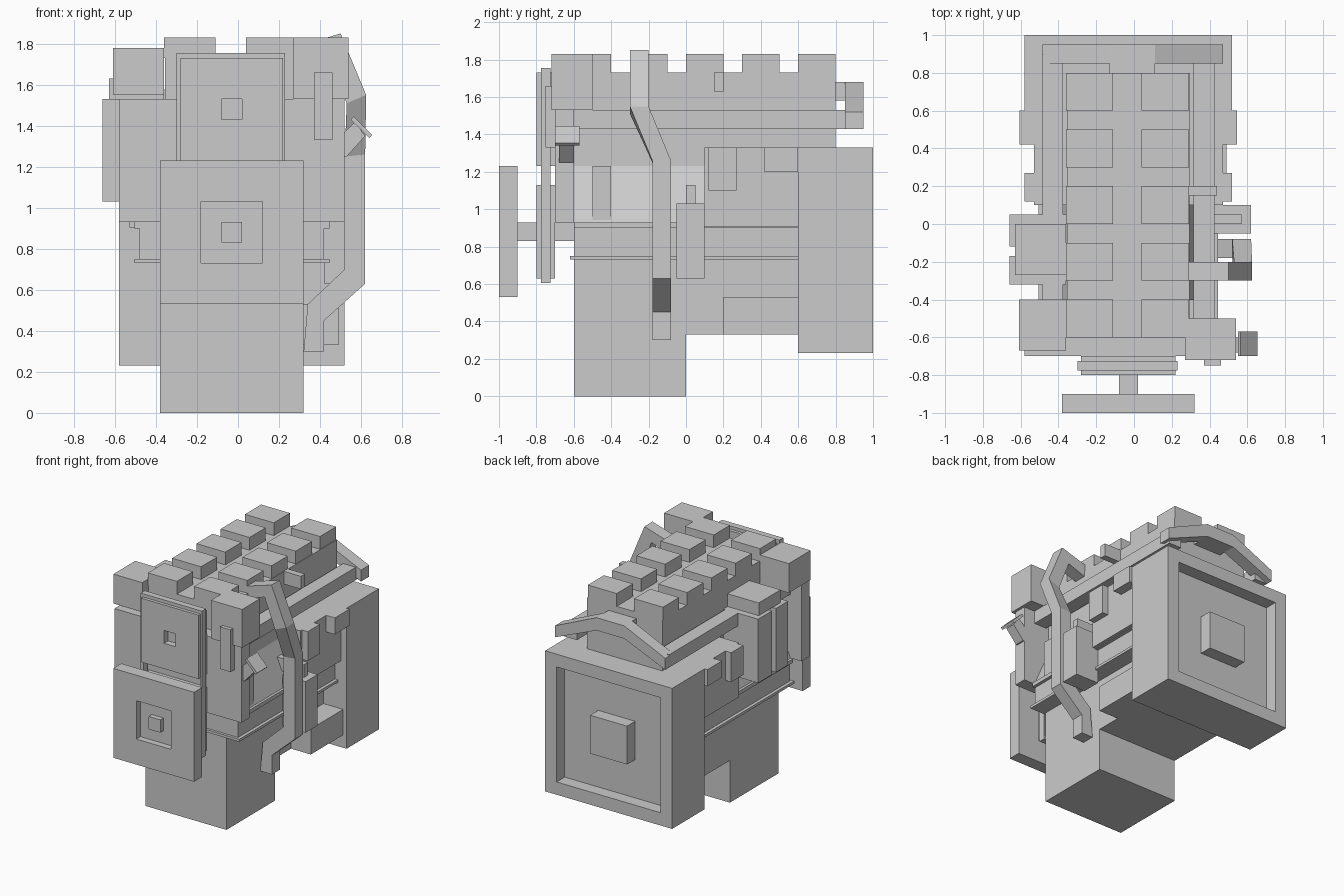
import bpy, bmesh
from mathutils import Vector

cube = bpy.data.objects.get("Cube")
if cube:
    bpy.data.objects.remove(cube, do_unlink=True)

MID = -0.03  # centre plane of the engine


def finish(name, bm):
    bmesh.ops.recalc_face_normals(bm, faces=bm.faces)
    mesh = bpy.data.meshes.new(name)
    bm.to_mesh(mesh)
    bm.free()
    obj = bpy.data.objects.new(name, mesh)
    bpy.context.collection.objects.link(obj)
    return obj


def box(name, x, y, z, recess=None):
    """Box from ranges; recess = (facing y, border, depth) sinks a panel."""
    bm = bmesh.new()
    bmesh.ops.create_cube(bm, size=1)
    for v in bm.verts:
        v.co = Vector([r[0] if c < 0 else r[1] for c, r in zip(v.co, (x, y, z))])
    if recess:
        side, border, depth = recess
        bm.normal_update()
        face = [f for f in bm.faces if f.normal.y * side > 0.9]
        bmesh.ops.inset_region(bm, faces=face, thickness=border, use_even_offset=True)
        walls = bmesh.ops.extrude_face_region(bm, geom=face)["geom"]
        verts = [g for g in walls if isinstance(g, bmesh.types.BMVert)]
        bmesh.ops.translate(bm, verts=verts, vec=(0, -side * depth, 0))
        bmesh.ops.delete(bm, geom=face, context="FACES")
    return finish(name, bm)


def wide(name, half, y, z, **kw):
    """Box centred on the engine's middle plane."""
    return box(name, (MID - half, MID + half), y, z, **kw)


def prism(name, outline, y):
    """Outline in x and z, extruded along y."""
    bm = bmesh.new()
    face = bm.faces.new([bm.verts.new((px, y[0], pz)) for px, pz in outline])
    geom = bmesh.ops.extrude_face_region(bm, geom=[face])["geom"]
    verts = [g for g in geom if isinstance(g, bmesh.types.BMVert)]
    bmesh.ops.translate(bm, verts=verts, vec=(0, y[1] - y[0], 0))
    return finish(name, bm)


def duct(name, sections, half):
    """Square duct lofted through (inner x, z, outer x, z, y) sections."""
    bm = bmesh.new()
    rings = []
    for xi, zi, xo, zo, y in sections:
        corners = ((xi, y - half, zi), (xo, y - half, zo),
                   (xo, y + half, zo), (xi, y + half, zi))
        rings.append([bm.verts.new(c) for c in corners])
    for a, b in zip(rings, rings[1:]):
        for i in range(4):
            j = (i + 1) % 4
            bm.faces.new((a[i], a[j], b[j], b[i]))
    bm.faces.new(rings[0])
    bm.faces.new(rings[-1])
    return finish(name, bm)


# Oil pan and crankcase
wide("oil_pan_sump", 0.35, (-0.6, 0), (0, 0.73))
wide("oil_pan_rear", 0.35, (0, 0.6), (0.33, 0.73))
wide("pan_flange", 0.475, (-0.62, 0.6), (0.73, 0.75))
wide("crankcase", 0.45, (-0.6, 0.6), (0.75, 0.9))
wide("crankcase_flange", 0.475, (-0.6, 0.6), (0.9, 0.93))
prism("sloped_block", [(MID - 0.455, 0.93), (MID + 0.455, 0.93),
                       (MID + 0.325, 1.23), (MID - 0.325, 1.23)], (-0.6, 0.6))
wide("block_rib", 0.45, (-0.5, -0.4), (0.93, 1.23))
wide("rear_block", 0.5, (0.1, 0.6), (0.905, 1.33))
wide("rear_lug", 0.575, (0.42, 0.6), (1.2, 1.33))
wide("middle_lug", 0.55, (0.12, 0.27), (1.1, 1.33))

# Bell housing with sunken rear face and hub
wide("bell_housing", 0.55, (0.6, 1), (0.23, 1.33), recess=(1, 0.1, 0.1))
wide("rear_hub", 0.16, (0.88, 1), (0.63, 0.93))

# Cylinder head with two rows of raised caps
wide("cylinder_head", 0.325, (-0.6, 0.8), (1.23, 1.73))
for row in range(5):
    y = -0.6 + 0.3 * row
    for side, x in (("right", (-0.36, -0.11)), ("left", (0.04, 0.29))):
        box(f"head_cap_{side}_{row + 1}", x, (y, y + 0.2), (1.73, 1.83))

# Side rails joined by the rear crossover
box("rail_left", (0.315, 0.425), (-0.6, 0.9), (1.43, 1.53))
box("rail_right", (-0.485, -0.375), (-0.6, 0.9), (1.43, 1.53))
prism("rear_crossover", [(-0.485, 1.43), (-0.13, 1.58), (0.11, 1.58), (0.47, 1.43),
                         (0.47, 1.52), (0.11, 1.68), (-0.13, 1.68), (-0.485, 1.52)],
      (0.85, 0.95))
box("crossover_neck", (-0.13, 0.11), (0.8, 0.85), (1.58, 1.68))
box("head_tab", (0.29, 0.44), (0.15, 0.2), (1.63, 1.73))

# Front cover and upper boxes
wide("front_cover", 0.55, (-0.7, -0.6), (0.93, 1.53))
box("upper_box_left", (0.27, 0.54), (-0.72, -0.5), (1.53, 1.83))
box("upper_box_right", (-0.61, -0.36), (-0.67, -0.4), (1.55, 1.78))
box("front_plate", (0.37, 0.46), (-0.75, -0.7), (1.33, 1.66))

# Pulleys, belt and crankshaft
for name, z in (("lower", 0.63), ("upper", 1.23)):
    wide(f"{name}_pulley", 0.25, (-0.8, -0.7), (z, z + 0.5), recess=(-1, 0.2, 0.05))
BELT = (-0.775, -0.725)
for name, x in (("left", (0.215, 0.23)), ("right", (-0.3, -0.275))):
    box(f"belt_{name}", x, BELT, (0.605, 1.755))
for name, z in (("bottom", (0.605, 0.635)), ("top", (1.725, 1.755))):
    box(f"belt_{name}", (-0.3, 0.23), BELT, z)
wide("crank_pulley", 0.35, (-1, -0.9), (0.53, 1.23), recess=(-1, 0.2, 0.05))
wide("crankshaft", 0.05, (-0.99, -0.6), (0.83, 0.93))

# Filler spout and cap
prism("filler_spout", [(0.5, 1.25), (0.53, 1.25), (0.62, 1.35), (0.57, 1.42), (0.5, 1.35)],
      (-0.68, -0.6))
prism("filler_cap", [(0.55, 1.43), (0.64, 1.34), (0.655, 1.355), (0.565, 1.445)],
      (-0.7, -0.57))

# Left-side pipe, generator and starter
duct("coolant_pipe", [(0.32, 0.3, 0.42, 0.3, -0.13), (0.34, 0.53, 0.42, 0.45, -0.13),
                      (0.52, 0.7, 0.62, 0.63, -0.13), (0.52, 1.25, 0.62, 1.26, -0.13),
                      (0.53, 1.51, 0.625, 1.55, -0.25), (0.44, 1.74, 0.5, 1.85, -0.25),
                      (0.27, 1.68, 0.27, 1.78, -0.25)], 0.05)
box("generator", (0.42, 0.62), (-0.05, 0.1), (0.63, 1.03))
box("generator_neck", (0.33, 0.57), (0, 0.05), (1.03, 1.13))
box("starter", (0.3, 0.49), (0.2, 0.6), (0.33, 0.53))

# Right-side intake
for name, y in (("front", (-0.32, -0.17)), ("rear", (-0.12, 0.05))):
    box(f"intake_{name}", (-0.66, -0.36), y, (1.03, 1.53))
box("intake_bridge", (-0.63, -0.36), (-0.27, 0), (1.53, 1.63))
